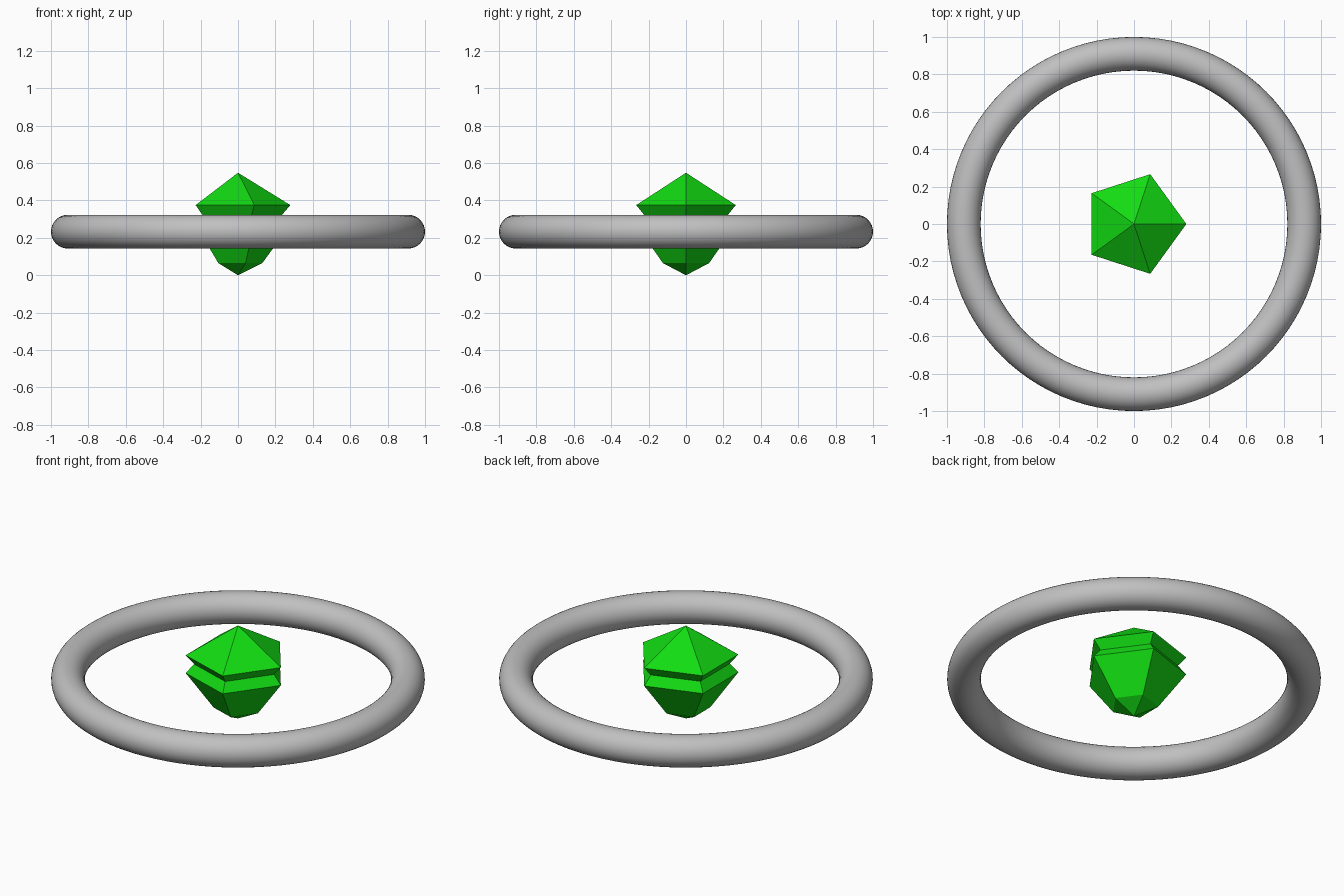
import bpy, bmesh
from math import cos, sin, tau

if "Cube" in bpy.data.objects:
    bpy.data.objects.remove(bpy.data.objects["Cube"])


def material(name, rgb):
    m = bpy.data.materials.new(name)
    m.diffuse_color = (*rgb, 1)
    m.use_nodes = True
    m.node_tree.nodes["Principled BSDF"].inputs["Base Color"].default_value = m.diffuse_color
    return m


green = material("bright green", (0.006, 0.72, 0.006))
grey = material("light grey", (0.527, 0.527, 0.527))

# Floating ring
bpy.ops.mesh.primitive_torus_add(
    major_radius=0.91, minor_radius=0.09, major_segments=96,
    minor_segments=32, location=(0, 0, 0.233))
ring = bpy.context.object
ring.name = "ring"
ring.data.materials.append(grey)
bpy.ops.object.shade_smooth()

# Five-sided gem: (radius, height) rings between two points, grooved at the waist
SIDES = 5
PROFILE = [(0.13, 0.065), (0.28, 0.27), (0.235, 0.3225), (0.28, 0.375)]
bm = bmesh.new()
loops = [[bm.verts.new((r * cos(tau * i / SIDES), r * sin(tau * i / SIDES), z))
          for i in range(SIDES)] for r, z in PROFILE]
bottom = bm.verts.new((0, 0, 0.0))
top = bm.verts.new((0, 0, 0.548))
for i in range(SIDES):
    j = (i + 1) % SIDES
    bm.faces.new((bottom, loops[0][j], loops[0][i]))
    bm.faces.new((top, loops[-1][i], loops[-1][j]))
    for a, b in zip(loops, loops[1:]):
        bm.faces.new((a[i], a[j], b[j], b[i]))
mesh = bpy.data.meshes.new("gem")
bm.to_mesh(mesh)
bm.free()
mesh.materials.append(green)
gem = bpy.data.objects.new("gem", mesh)
bpy.context.collection.objects.link(gem)
